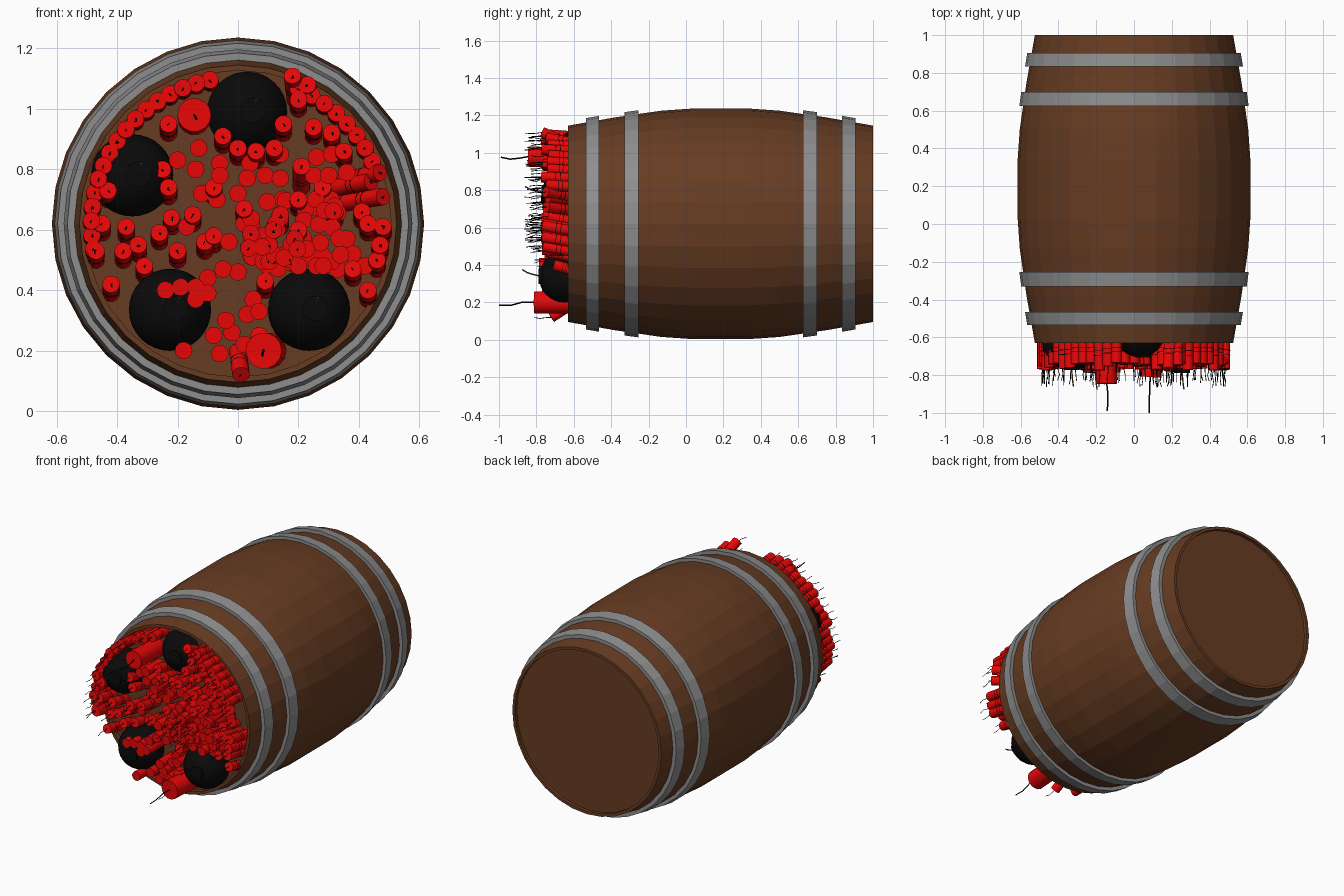
import bpy, bmesh, math, random
from mathutils import Vector

if "Cube" in bpy.data.objects:
    bpy.data.objects.remove(bpy.data.objects["Cube"])

random.seed(4)
ZC = 0.62           # height of the barrel axis
LID = -0.60         # y of the front lid


def material(name, rgb):
    m = bpy.data.materials.new(name)
    m.diffuse_color = (*rgb, 1)
    m.use_nodes = True
    m.node_tree.nodes["Principled BSDF"].inputs["Base Color"].default_value = m.diffuse_color
    return m


WOOD = material("wood", (0.135, 0.045, 0.016))
RED = material("red_paper", (0.8, 0.002, 0.002))
BLACK = material("black", (0.003, 0.003, 0.003))
CORD = material("cord", (0.12, 0.075, 0.025))
STEEL = material("steel", (0.27, 0.27, 0.27))


def finish(name, bm, mat=None, smooth=False):
    bmesh.ops.remove_doubles(bm, verts=bm.verts, dist=1e-5)
    bmesh.ops.recalc_face_normals(bm, faces=bm.faces)
    me = bpy.data.meshes.new(name)
    bm.to_mesh(me)
    bm.free()
    ob = bpy.data.objects.new(name, me)
    bpy.context.collection.objects.link(ob)
    if mat:
        me.materials.append(mat)
    if smooth:
        bpy.context.view_layer.objects.active = ob
        ob.select_set(True)
        bpy.ops.object.shade_smooth_by_angle(angle=math.radians(40))
        ob.select_set(False)
    return ob


def lathe(name, profile, mat=None, closed=False, n=32):
    """Revolve (radius, y) points about the barrel axis."""
    bm = bmesh.new()
    rings = []
    for k in range(n):
        a = 2 * math.pi * k / n
        rings.append([bm.verts.new((r * math.sin(a), y, ZC + r * math.cos(a)))
                      for r, y in profile])
    m = len(profile)
    for k in range(n):
        a, b = rings[k], rings[(k + 1) % n]
        for i in range(m if closed else m - 1):
            j = (i + 1) % m
            bm.faces.new((a[i], a[j], b[j], b[i]))
    return finish(name, bm, mat)


def tube(bm, pts, r, n):
    """Capped tube through points that run mostly along y."""
    rings = []
    for i, p in enumerate(pts):
        d = (pts[min(i + 1, len(pts) - 1)] - pts[max(i - 1, 0)]).normalized()
        u = d.cross(Vector((0, 0, 1))).normalized()
        v = d.cross(u)
        rings.append([bm.verts.new(p + r * (math.cos(t) * u + math.sin(t) * v))
                      for t in (2 * math.pi * k / n for k in range(n))])
    for a, b in zip(rings, rings[1:]):
        for k in range(n):
            bm.faces.new((a[k], a[(k + 1) % n], b[(k + 1) % n], b[k]))
    bm.faces.new(rings[0])
    bm.faces.new(rings[-1])


# Barrel body with recessed lids at both ends
side = [(0.525, -0.63), (0.569, -0.38), (0.605, -0.13), (0.616, 0.03)]
side += [(r, 0.37 - y) for r, y in reversed(side)]
lathe("barrel", [(0, LID), (0.507, LID), (0.507, -0.63)] + side
      + [(0.507, 1.0), (0.507, 0.98), (0, 0.98)], WOOD)

# Metal hoops, mirrored about the middle of the barrel
for label, y0, y1, r0, r1 in (("outer", -0.535, -0.465, 0.565, 0.577),
                              ("inner", -0.33, -0.255, 0.597, 0.607)):
    prof = [(r0 - 0.04, y0), (r0, y0), (r1, y1), (r1 - 0.04, y1)]
    lathe("front_hoop_" + label, prof, STEEL, closed=True)
    lathe("back_hoop_" + label, [(r, 0.37 - y) for r, y in prof], STEEL, closed=True)

# Round bombs with neck and cord
necks, cords = bmesh.new(), bmesh.new()
for i, (x, y, z) in enumerate(((0.03, -0.57, 0.99), (-0.35, -0.635, 0.78),
                               (-0.225, -0.65, 0.335), (0.235, -0.65, 0.335))):
    bm = bmesh.new()
    bmesh.ops.create_uvsphere(bm, u_segments=24, v_segments=16, radius=0.136)
    bmesh.ops.translate(bm, verts=bm.verts, vec=(x, y, z))
    finish("bomb_%d" % i, bm, BLACK, True)
    c = Vector((x + 0.02, y, z + 0.005))
    tube(necks, [c + Vector((0, -0.10, 0)), c + Vector((0, -0.138, 0))], 0.042, 16)
    tube(cords, [c + Vector(d) for d in ((0, -0.13, 0), (0.003, -0.17, 0.01),
                                         (0.006, -0.20, 0.02), (0.01, -0.225, 0.035))], 0.004, 5)
finish("bomb_necks", necks, BLACK, True)
finish("bomb_cords", cords, CORD)

# Head positions (x, z) in hundredths: crackers with fuses
FUSED = [(-43, 73), (-45, 62), (-37, 61), (-33, 55), (-38, 53), (-31, 48), (-26, 59),
         (-22, 64), (-25, 80), (-23, 74), (-23, 95), (-15, 65), (-8, 58), (-20, 53),
         (-11, 56), (-42, 42), (-5, 91), (0, 87), (6, 86), (12, 87), (15, 95), (-8, 74),
         (23, 108), (20, 103), (25, 94), (31, 92), (35, 86), (21, 81), (41, 66), (32, 66),
         (43, 62), (48, 61), (47, 55), (46, 50), (43, 40), (38, 47), (9, 43), (2, 67),
         (20, 70), (-47, 53), (28, 74), (14, 64), (20, 60), (7, 25)]
# Crackers packed head down, without fuses
PLAIN = [(-13, 87), (-20, 83), (-14, 80), (-6, 82), (-12, 72), (4, 82), (9, 78), (14, 85),
         (3, 77), (0, 72), (2, 62), (31, 85), (26, 84), (36, 79), (36, 57), (33, 47),
         (26, 48), (42, 48), (0, 46), (-5, 47), (-10, 44), (-14, 41), (-19, 41), (-24, 40),
         (-14, 37), (-10, 39), (5, 37), (3, 32), (-4, 30), (-8, 25), (-6, 19), (2, 22),
         (-2, 26), (-18, 20), (7, 33), (-3, 56), (-17, 61), (-6, 78), (20, 48), (38, 52),
         (14, 77), (-7, 70), (30, 78), (25, 78)]
# Leaning crackers: base and head
LEAN = [(35, 76, 47, 79), (36, 69, 48, 71), (33, 74, 44, 76), (0, 20, 1, 12),
        (19, 103, 18, 111), (21, 74, 21, 81)]

jobs = [(x, z - 3, x, z, True) for x, z in FUSED]
jobs += [(x, z, x, z, False) for x, z in PLAIN]
jobs += [(*p, True) for p in LEAN]
# Rows following the rim
for r, a0, a1, n in ((48.5, 101, 190, 17), (49, 66, 25, 8)):
    for k in range(n):
        a = math.radians(a0 + (a1 - a0) * k / (n - 1))
        x, z = r * math.cos(a), 62 + r * math.sin(a)
        jobs.append((x, z - 1, x, z, True))
# Dense heap right of the middle
for k in range(56):
    x, z = random.uniform(3, 34), random.uniform(47, 71)
    jobs.append((x, z, x, z, k % 5 == 0))

bodies, bands, fuses = bmesh.new(), bmesh.new(), bmesh.new()


def cracker(base, head, r, fuse):
    tube(bodies, [base, head], r, 14)
    if fuse and r < 0.04:
        for t in (0.42, 0.56):
            tube(bands, [base.lerp(head, t), base.lerp(head, t + 0.02)], r * 1.02, 14)
    if fuse:
        w = fuse * 0.06
        pts = [head + Vector((random.uniform(-w, w), -fuse * t, random.uniform(-w, w) - w * t))
               for t in (0.33, 0.66, 1)]
        tube(fuses, [head + Vector((0, 0.005, 0))] + pts, 0.002 if r < 0.04 else 0.004, 4)


for bx, bz, hx, hz, lit in jobs:
    tip = random.uniform(-0.775, -0.735) if lit else random.uniform(-0.77, -0.70)
    if lit and hz < 50:
        tip += 0.03
    if -26 < hx < -9 and 36 < hz < 42:      # the ones in front of the lower bomb
        tip = -0.785
    cracker(Vector((bx / 100, LID + 0.005, bz / 100)),
            Vector((hx / 100, tip, hz / 100)), 0.029, 0.09 if lit else 0)

# Two large sticks with long fuses
cracker(Vector((-0.145, LID, 0.97)), Vector((-0.145, -0.845, 0.98)), 0.056, 0.145)
cracker(Vector((0.10, LID, 0.20)), Vector((0.085, -0.81, 0.20)), 0.06, 0.19)

finish("firecrackers", bodies, RED, True)
finish("firecracker_bands", bands, BLACK, True)
finish("firecracker_fuses", fuses, BLACK)
